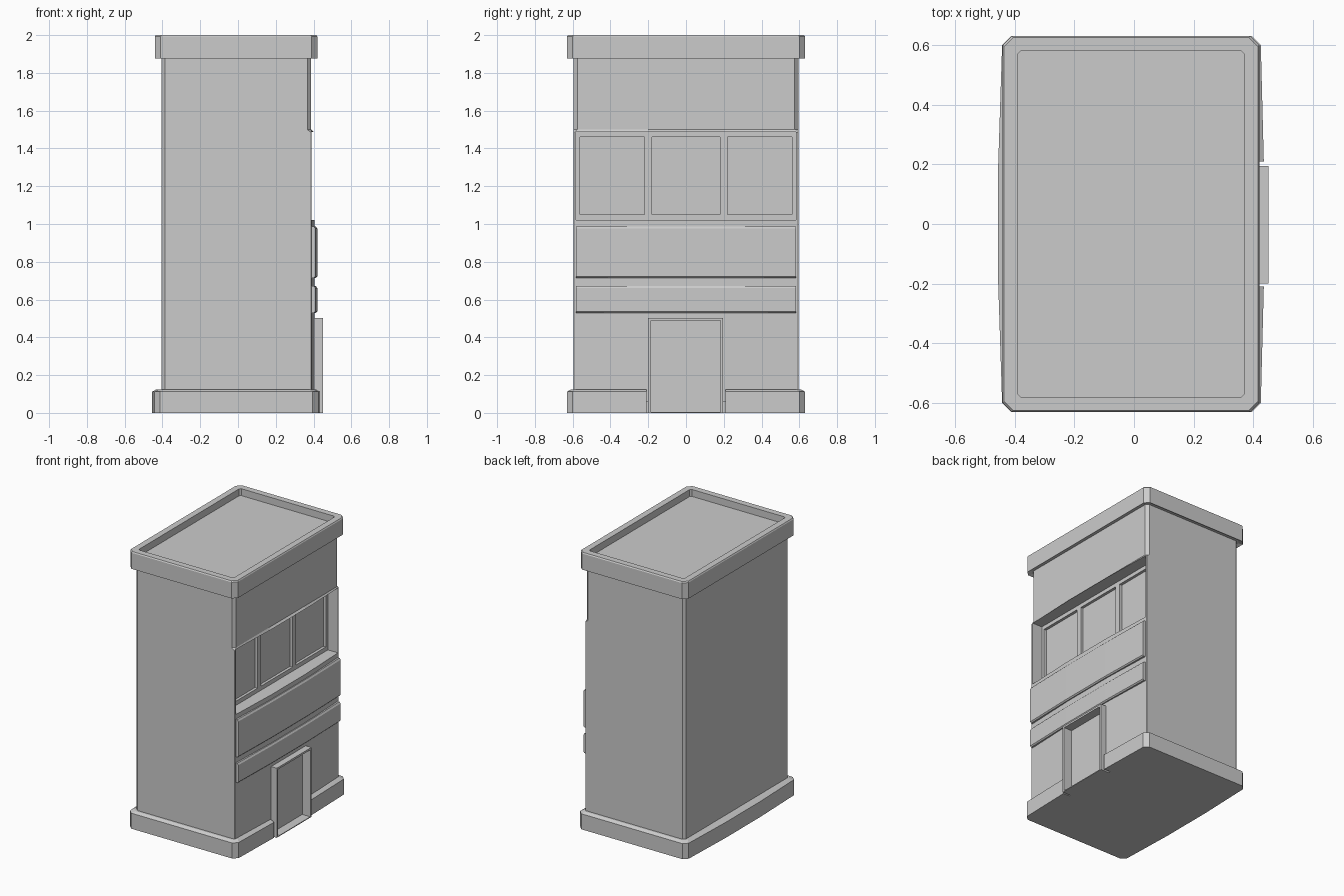
import bpy, bmesh

if "Cube" in bpy.data.objects:
    bpy.data.objects.remove(bpy.data.objects["Cube"])


def outline(x0, x1, y, cl, cr, bl=0.0, br=0.0, notch=None):
    """Counter-clockwise plan with chamfered corners and bulged x sides."""
    right = [(x1 + br, -0.2), (x1 + br, 0.2)]
    if notch is not None:
        right = [(x1 + br, -0.21), (notch, -0.21), (notch, 0.21), (x1 + br, 0.21)]
    return ([(x0 + cl, -y), (x1 - cr, -y), (x1, -y + cr)] + right +
            [(x1, y - cr), (x1 - cr, y), (x0 + cl, y), (x0, y - cl),
             (x0 - bl, 0.2), (x0 - bl, -0.2), (x0, -y + cl)])


def loft(name, rings):
    """Closed solid through rings given as (height, plan)."""
    bm = bmesh.new()
    loops = [[bm.verts.new((x, y, z)) for x, y in pts] for z, pts in rings]
    n = len(loops[0])
    bm.faces.new(loops[0][::-1])
    bm.faces.new(loops[-1])
    for a, b in zip(loops, loops[1:]):
        for i in range(n):
            j = (i + 1) % n
            bm.faces.new((a[i], a[j], b[j], b[i]))
    bmesh.ops.recalc_face_normals(bm, faces=bm.faces)
    mesh = bpy.data.meshes.new(name)
    bm.to_mesh(mesh)
    bm.free()
    obj = bpy.data.objects.new(name, mesh)
    bpy.context.collection.objects.link(obj)
    return obj


def box(name, x0, x1, y0, y1, z0, z1):
    plan = [(x0, y0), (x1, y0), (x1, y1), (x0, y1)]
    return loft(name, [(z0, plan), (z1, plan)])


def cut(obj, cutter):
    cutter.hide_render = True
    mod = obj.modifiers.new("cut", 'BOOLEAN')
    mod.operation = 'DIFFERENCE'
    mod.solver = 'EXACT'
    mod.object = cutter
    bpy.context.view_layer.objects.active = obj
    bpy.ops.object.modifier_apply(modifier=mod.name)
    bpy.data.objects.remove(cutter)


# Main walls: chamfered corners above the window, sharp street corners below
lower = outline(-0.405, 0.39, 0.595, 0.018, 0.003, 0, 0.015)
upper = outline(-0.405, 0.387, 0.595, 0.018, 0.02)
walls = loft("walls", [(0.06, lower), (1.485, lower), (1.5, upper), (1.91, upper)])

# Window recess with three sunken panes, and doorway
cut(walls, box("window_cutter", 0.31, 0.6, -0.583, 0.583, 1.02, 1.488))
for y0, y1 in ((-0.56, -0.22), (-0.18, 0.18), (0.22, 0.56)):
    cut(walls, box("pane_cutter", 0.29, 0.4, y0, y1, 1.05, 1.46))
cut(walls, box("door_cutter", 0.385, 0.6, -0.185, 0.185, 0.0, 0.488))

# Plinth, notched for the doorway
foot = outline(-0.442, 0.425, 0.63, 0.03, 0.03, 0.013, 0.01, 0.385)
foot_top = outline(-0.42, 0.405, 0.61, 0.03, 0.03, 0.013, 0.01, 0.385)
loft("plinth", [(0, foot), (0.112, foot), (0.124, foot_top)])

# Parapet with sunken roof
rim = outline(-0.44, 0.42, 0.63, 0.03, 0.03)
rim_low = outline(-0.42, 0.40, 0.61, 0.03, 0.03)
rim_top = outline(-0.435, 0.415, 0.625, 0.03, 0.03)
inner = outline(-0.39, 0.37, 0.58, 0.01, 0.01)
loft("parapet", [(1.885, rim_low), (1.876, rim), (1.992, rim), (2.0, rim_top),
                 (2.0, inner), (1.95, inner)])

# Two facade bands with sloped top and bottom edges
for name, z0, z1 in (("lower_band", 0.53, 0.672), ("upper_band", 0.715, 0.987)):
    def plan(d):
        return [(0.35, -0.583), (0.403 + d, -0.583), (0.412 + d, -0.2),
                (0.412 + d, 0.2), (0.403 + d, 0.583), (0.35, 0.583)]
    loft(name, [(z0, plan(0)), (z0 + 0.008, plan(0.008)),
                (z1 - 0.012, plan(0.008)), (z1, plan(0))])

# Door frame with a thin threshold
frame = box("door_frame", 0.38, 0.45, -0.2, 0.195, 0, 0.502)
cut(frame, box("frame_cutter", 0.3, 0.6, -0.185, 0.182, 0.006, 0.488))
box("door", 0.37, 0.386, -0.19, 0.19, 0.0, 0.49)
